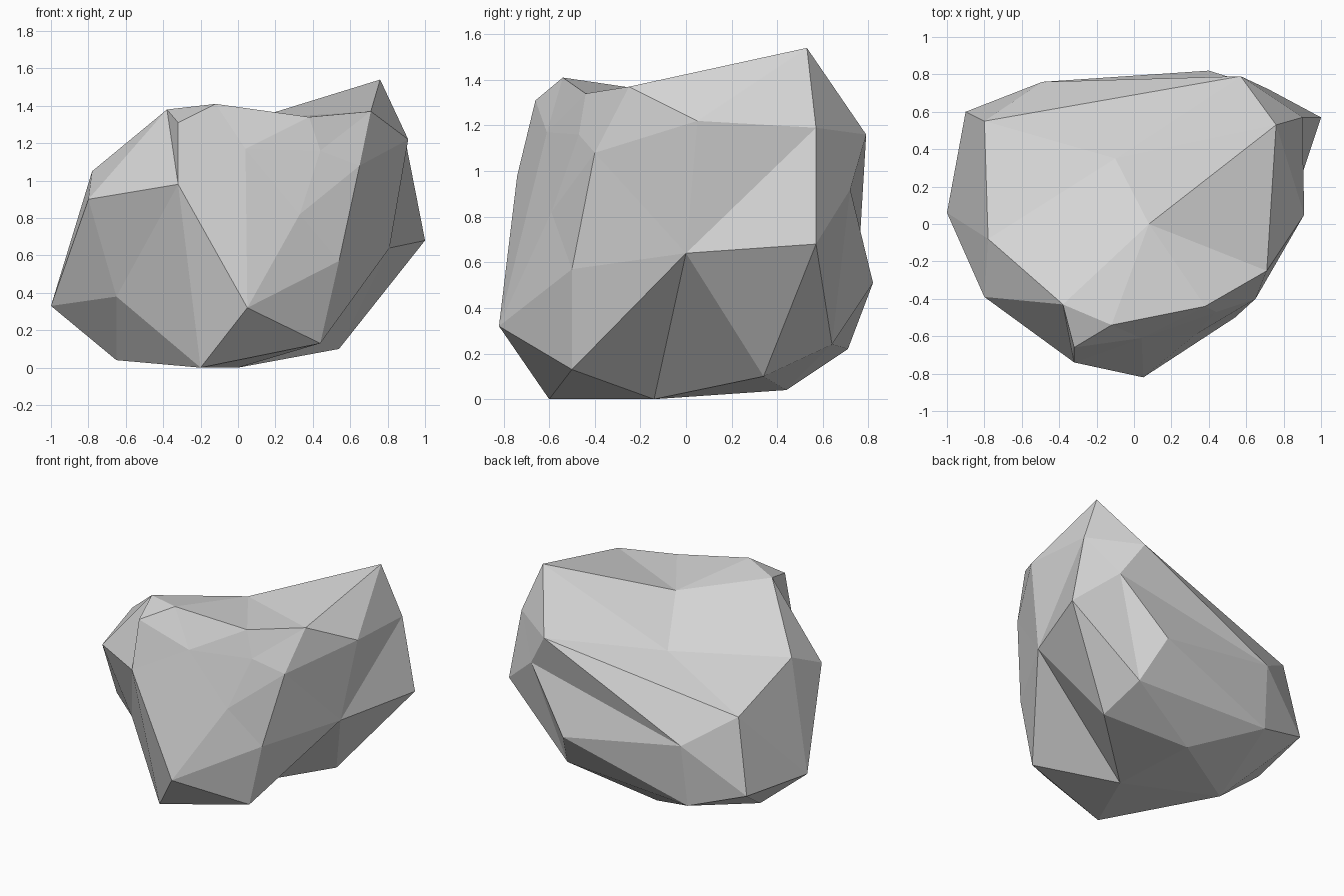
import bpy
import bmesh
from mathutils import Vector

default_cube = bpy.data.objects.get("Cube")
if default_cube:
    bpy.data.objects.remove(default_cube, do_unlink=True)

UNIT = 0.01  # corners are given in hundredths

# Corners of the boulder, tier by tier
underside = dict(
    Q=(-20, -60, 0), R=(0, -14, 0), S=(-65, 9, 4), k=(-8, 44, 4),
    N=(54, 34, 10), O=(44, -50, 13), l=(-51, 71, 22), j=(49, 64, 24))
belt = dict(
    A=(-100, 6, 33), T=(-65, -27, 38), P=(5, -82, 32), U=(54, -50, 57),
    M=(81, 0, 64), L=(100, 57, 68), b=(40, 82, 51), h=(-90, 60, 35))
shoulder = dict(
    B=(-80, -39, 90), F=(-32, -74, 98), V=(33, -59, 82), Y=(65, -40, 108),
    W=(44, -47, 116), X=(4, -61, 117), K=(91, 5, 122), Z=(90, 57, 119),
    i=(72, 72, 92), d=(-49, 76, 66), g=(-80, 55, 87))
crown = dict(
    C=(-78, -8, 105), D=(-38, -43, 138), E=(-32, -66, 131),
    G=(-12, -54, 141), H=(38, -44, 134), I=(71, -25, 137),
    J=(76, 53, 154), a=(57, 79, 116), e=(-10, 35, 108), f=(8, 0, 133))

mesh_builder = bmesh.new()
corner = {}
for tier in (underside, belt, shoulder, crown):
    for name, position in tier.items():
        corner[name] = mesh_builder.verts.new(Vector(position) * UNIT)


def fan(hub, rim):
    """Spread flat facets from a hub corner along its rim."""
    for start, end in zip(rim, rim[1:]):
        mesh_builder.faces.new((corner[hub], corner[start], corner[end]))


# Hollow top sloping down to the back
fan("f", "IJeDGHI")
fan("C", "DegA")
fan("a", "geJZi")

# Front bulge and its ridges
fan("X", "FEGHWVPF")
fan("D", "FEG")
fan("W", "HI")
fan("P", "VU")
fan("Q", "PFT")

# Flanks
fan("B", "ACDFTA")
fan("Y", "IKMUVWI")
fan("L", "ZijNMZ")
fan("J", "IKZ")
fan("K", "ZM")
fan("A", "gh")

# Back wall
fan("d", "aghlbia")
fan("j", "iblkN")

# Underside
fan("S", "ATQRklhA")
fan("O", "UMRQPU")
fan("R", "kNM")

bmesh.ops.recalc_face_normals(mesh_builder, faces=mesh_builder.faces[:])
boulder_mesh = bpy.data.meshes.new("boulder")
mesh_builder.to_mesh(boulder_mesh)
mesh_builder.free()

# Plain stone colour
stone = bpy.data.materials.new("stone grey")
stone.use_nodes = True
grey = (0.67, 0.67, 0.67, 1)
stone.diffuse_color = grey
for node in stone.node_tree.nodes:
    if node.type == "BSDF_PRINCIPLED":
        node.inputs["Base Color"].default_value = grey
        node.inputs["Roughness"].default_value = 0.9
boulder_mesh.materials.append(stone)

boulder = bpy.data.objects.new("boulder", boulder_mesh)
bpy.context.collection.objects.link(boulder)
